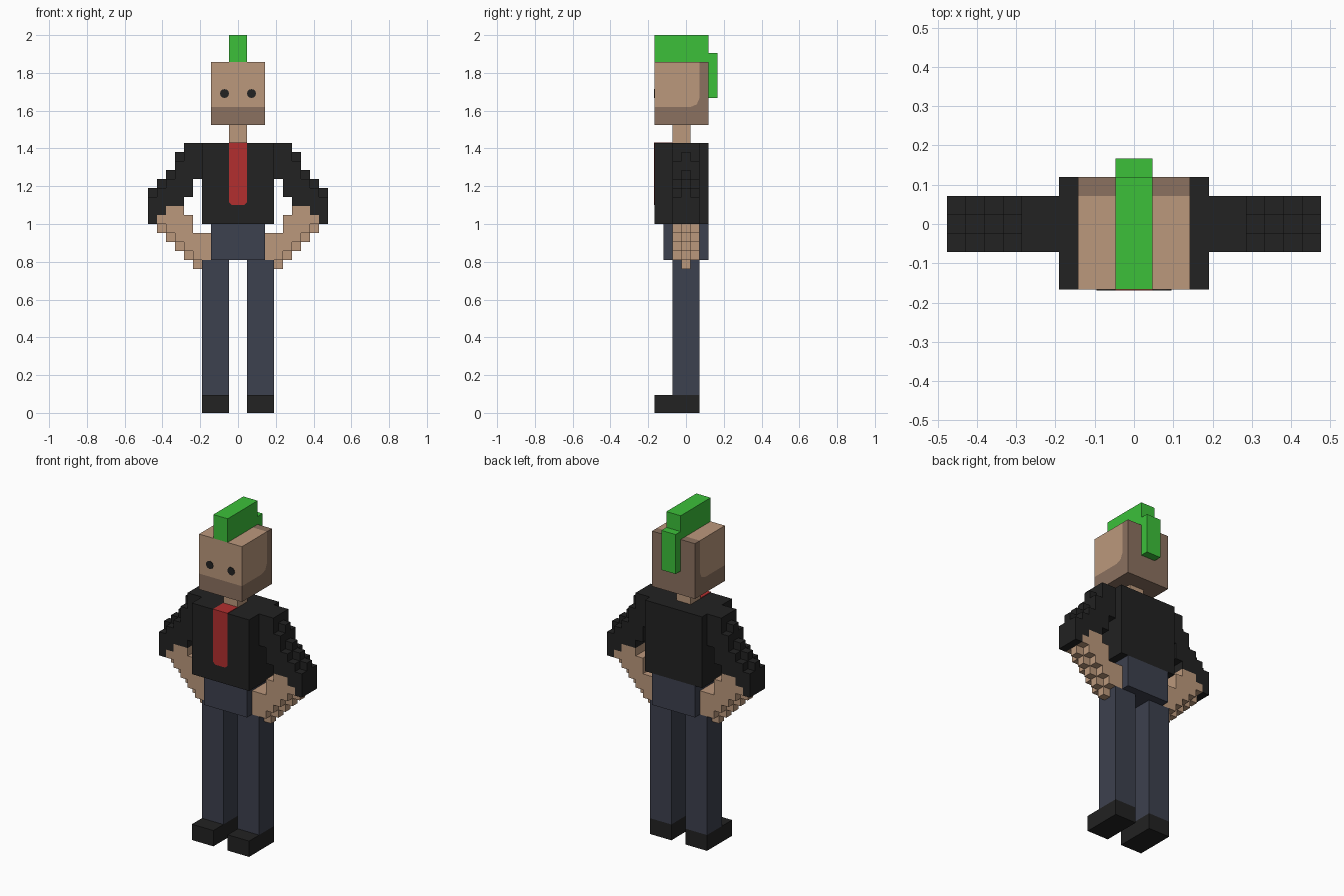
import bpy, bmesh, math
from mathutils import Matrix, Vector

cube = bpy.data.objects.get("Cube")
if cube:
    bpy.data.objects.remove(cube, do_unlink=True)

U = 2 / 42  # one grid block


def material(name, rgb):
    m = bpy.data.materials.new(name)
    m.use_nodes = True
    m.diffuse_color = (*rgb, 1)
    m.node_tree.nodes["Principled BSDF"].inputs["Base Color"].default_value = (*rgb, 1)
    return m


BLACK = material("black cloth", (0.016, 0.016, 0.016))
SKIN = material("skin", (0.50, 0.315, 0.202))
STUBBLE = material("stubble brown", (0.26, 0.165, 0.115))
NAVY = material("navy trousers", (0.046, 0.052, 0.077))
GREEN = material("green hair", (0.045, 0.53, 0.042))
RED = material("red tie", (0.445, 0.028, 0.028))


def finish(name, bm, *mats, mirror=False):
    """Turn a bmesh in block units into an object."""
    bmesh.ops.recalc_face_normals(bm, faces=bm.faces)
    bmesh.ops.scale(bm, vec=(U, U, U), verts=bm.verts)
    me = bpy.data.meshes.new(name)
    bm.to_mesh(me)
    bm.free()
    ob = bpy.data.objects.new(name, me)
    bpy.context.scene.collection.objects.link(ob)
    for m in mats:
        me.materials.append(m)
    if mirror:
        mod = ob.modifiers.new("mirror", "MIRROR")
        mod.use_mirror_merge = False
    return ob


def box_mesh(lo, hi):
    bm = bmesh.new()
    lo, hi = Vector(lo), Vector(hi)
    size = Matrix.Diagonal((*(hi - lo), 1))
    bmesh.ops.create_cube(bm, size=1, matrix=Matrix.Translation((lo + hi) / 2) @ size)
    return bm


def box(name, lo, hi, mat, mirror=False):
    return finish(name, box_mesh(lo, hi), mat, mirror=mirror)


def blocks(name, cells, mat):
    """Mirrored shell around a set of unit blocks, without inner faces."""
    bm = bmesh.new()
    for c in cells:
        for axis in range(3):
            for side in (0, 1):
                n = list(c)
                n[axis] += 2 * side - 1
                if tuple(n) in cells:
                    continue
                ring = ((0, 0), (1, 0), (1, 1), (0, 1))
                if not side:
                    ring = ring[::-1]
                quad = []
                for a, b in ring:
                    p = list(c)
                    p[axis] += side
                    p[(axis + 1) % 3] += a
                    p[(axis + 2) % 3] += b
                    quad.append(bm.verts.new((p[0], p[1] - 0.5, p[2])))
                bm.faces.new(quad)
    bmesh.ops.remove_doubles(bm, verts=bm.verts, dist=1e-4)
    return finish(name, bm, mat, mirror=True)


# Legs and body
box("shoes", (1, -3.5, 0), (4, 1.5, 2), BLACK, True)
box("legs", (1, -1.5, 2), (4, 1.5, 17), NAVY, True)
box("hips", (-3, -2.5, 17), (3, 2.5, 21), NAVY)
box("torso", (-4, -3.5, 21), (4, 2.5, 30), BLACK)
box("neck", (-1, -1.5, 30), (1, 0.5, 32), SKIN)

# Tie: thin plate on the chest with clipped lower corners, plus the collar knot
bm = bmesh.new()
outline = ((-1, 30), (-1, 23.4), (-0.7, 23.1), (0.7, 23.1), (1, 23.4), (1, 30))
face = bm.faces.new([bm.verts.new((x, -3.5, z)) for x, z in outline])
ext = bmesh.ops.extrude_face_region(bm, geom=[face])["geom"]
bmesh.ops.translate(bm, vec=(0, -0.06, 0),
                    verts=[g for g in ext if isinstance(g, bmesh.types.BMVert)])
finish("tie", bm, RED)
box("tie_collar", (-1, -3.56, 30), (1, -1.5, 30.06), RED)

# Arms: column -> (bottom, top) of the middle row; outer rows are stepped in
sleeve = {4: (26, 30), 5: (24, 30), 6: (23, 29), 7: (23, 27), 8: (22, 26), 9: (21, 25)}
forearm = {3: (17, 20), 4: (16, 20), 5: (17, 22), 6: (18, 23), 7: (19, 23), 8: (20, 22)}
sleeve_cells, skin_cells = set(), set()
for y in (-1, 0, 1):
    for x, (lo, hi) in sleeve.items():
        top = hi - (1 if y and x > 5 else 0)
        sleeve_cells |= {(x, y, z) for z in range(lo, top)}
    for x, (lo, hi) in forearm.items():
        bottom = lo + (1 if y and x > 3 else 0)
        skin_cells |= {(x, y, z) for z in range(bottom, hi)}
blocks("sleeves", sleeve_cells, BLACK)
blocks("forearms", skin_cells, SKIN)

# Head: cut along the stubble line, with a rounded corner behind the jaw
bm = box_mesh((-3, -3.5, 32), (3, 2.5, 39))
cuts = [(Vector((0, 0, 34)), Vector((0, 0, -1))),
        (Vector((0, 1.5, 0)), Vector((0, 1, 0))),
        (Vector((0, 0.5, 34)), Vector((0, 0.3, -0.7))),
        (Vector((0, 1.5, 35)), Vector((0, 0.7, -0.3)))]
for co, no in cuts:
    bmesh.ops.bisect_plane(bm, geom=bm.verts[:] + bm.edges[:] + bm.faces[:],
                           plane_co=co, plane_no=no)
for f in bm.faces:
    c = f.calc_center_median()
    f.material_index = 0 if all((c - co).dot(no) < 0 for co, no in cuts) else 1
finish("head", bm, SKIN, STUBBLE)

# Eyes
bm = bmesh.new()
bmesh.ops.create_cone(bm, cap_ends=True, segments=12, radius1=0.5, radius2=0.5, depth=0.12,
                      matrix=Matrix.Translation((1.5, -3.5, 35.5))
                      @ Matrix.Rotation(math.pi / 2, 4, "X"))
finish("eyes", bm, BLACK, mirror=True)

# Hair crest and the strip down the back of the head
box("hair_crest", (-1, -3.5, 39), (1, 2.5, 42), GREEN)
box("hair_back", (-1, 2.5, 35), (1, 3.5, 40), GREEN)
